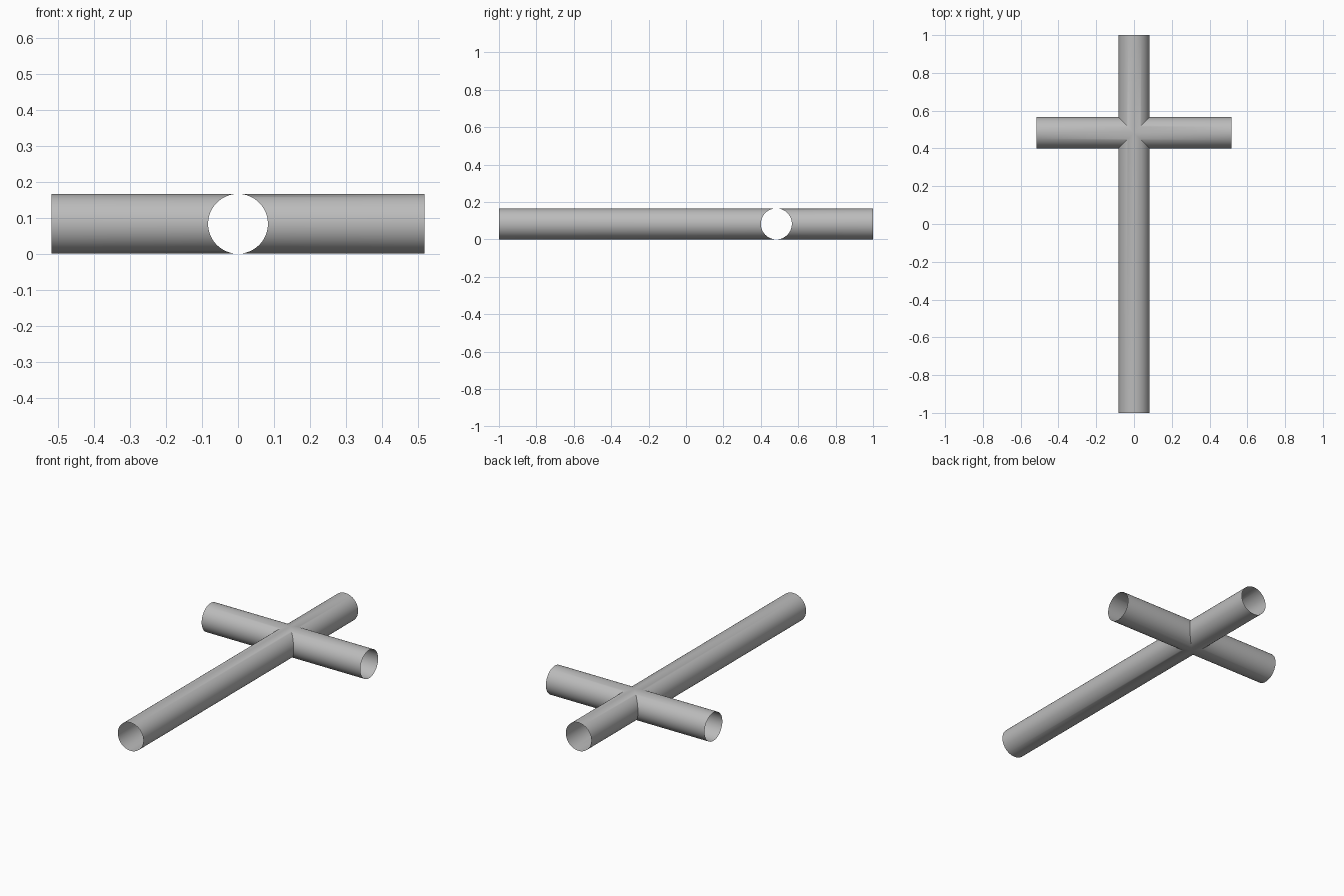
import bpy
import bmesh
from math import cos, sin, pi
from mathutils import Vector

cube = bpy.data.objects.get("Cube")
if cube:
    bpy.data.objects.remove(cube, do_unlink=True)

RADIUS = 0.083
SIDES = 64
JOINT = Vector((0, 0.483, RADIUS))

grey = bpy.data.materials.new("plain grey")
grey.use_nodes = True
colour = (0.5, 0.5, 0.5, 1)
grey.diffuse_color = colour
grey.node_tree.nodes["Principled BSDF"].inputs["Base Color"].default_value = colour


def add_arm(bm, direction, length):
    """Open tube from the joint outwards, mitred against its neighbours."""
    along = Vector(direction)
    up = Vector((0, 0, 1))
    side = up.cross(along)
    inner, outer = [], []
    for i in range(SIDES):
        a = 2 * pi * i / SIDES
        across = RADIUS * cos(a)
        rim = JOINT + side * across + up * RADIUS * sin(a)
        inner.append(bm.verts.new(rim + along * abs(across)))
        outer.append(bm.verts.new(rim + along * length))
    for i in range(SIDES):
        j = (i + 1) % SIDES
        bm.faces.new((inner[i], inner[j], outer[j], outer[i]))


# Four hollow arms, welded along the mitres
bm = bmesh.new()
add_arm(bm, (1, 0, 0), 0.517)
add_arm(bm, (-1, 0, 0), 0.517)
add_arm(bm, (0, 1, 0), 1 - JOINT.y)
add_arm(bm, (0, -1, 0), 1 + JOINT.y)
bmesh.ops.remove_doubles(bm, verts=bm.verts, dist=0.0001)

mesh = bpy.data.meshes.new("cross_pipe")
bm.to_mesh(mesh)
bm.free()
mesh.materials.append(grey)
pipe = bpy.data.objects.new("cross_pipe", mesh)
bpy.context.collection.objects.link(pipe)

# Smooth tubes with crisp mitre seams
bpy.ops.object.select_all(action="DESELECT")
pipe.select_set(True)
bpy.context.view_layer.objects.active = pipe
bpy.ops.object.shade_smooth_by_angle()
